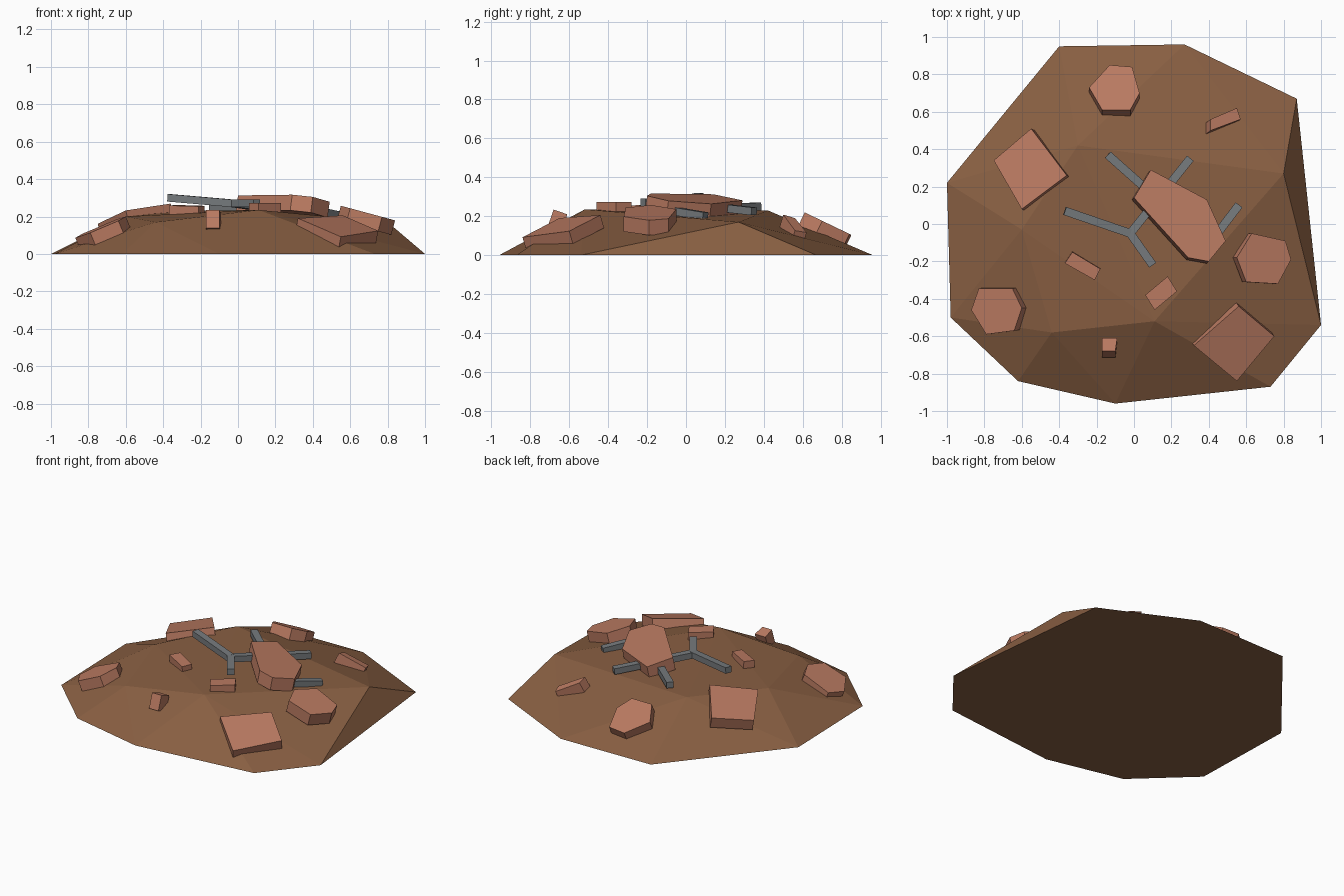
import bpy
import bmesh
from mathutils import Vector, Matrix

cube = bpy.data.objects.get("Cube")
if cube:
    bpy.data.objects.remove(cube, do_unlink=True)


def material(name, rgb):
    mat = bpy.data.materials.new(name)
    mat.use_nodes = True
    mat.diffuse_color = (*rgb, 1)
    mat.node_tree.nodes["Principled BSDF"].inputs["Base Color"].default_value = (*rgb, 1)
    return mat


earth = material("brown_earth", (0.25, 0.115, 0.055))
brick = material("clay_rubble", (0.49, 0.195, 0.12))
steel = material("grey_steel", (0.18, 0.195, 0.205))


def finish(name, bm, mat):
    bmesh.ops.recalc_face_normals(bm, faces=bm.faces)
    mesh = bpy.data.meshes.new(name)
    bm.to_mesh(mesh)
    bm.free()
    mesh.materials.append(mat)
    obj = bpy.data.objects.new(name, mesh)
    bpy.context.collection.objects.link(obj)
    return obj


def slab(name, outline, height, sx, sy, depth):
    """Prism whose top outline lies on a tilted plane, extruded into the ground."""
    cx = sum(p[0] for p in outline) / len(outline)
    cy = sum(p[1] for p in outline) / len(outline)
    bm = bmesh.new()
    top = bm.faces.new([bm.verts.new((x, y, height + sx * (x - cx) + sy * (y - cy)))
                        for x, y in outline])
    down = Vector((sx, sy, -1)).normalized() * depth
    grown = bmesh.ops.extrude_face_region(bm, geom=[top], use_keep_orig=True)
    verts = [v for v in grown["geom"] if isinstance(v, bmesh.types.BMVert)]
    bmesh.ops.translate(bm, verts=verts, vec=down)
    return finish(name, bm, brick)


def beams(name, joint, ends, width=0.045, height=0.04):
    """Straight bars running from one joint to each end."""
    bm = bmesh.new()
    start = Vector(joint)
    for end in map(Vector, ends):
        run = end - start
        turn = run.to_track_quat("X", "Z").to_matrix().to_4x4()
        size = Matrix.Diagonal((run.length, width, height, 1))
        bmesh.ops.create_cube(bm, size=1,
                              matrix=Matrix.Translation((start + end) / 2) @ turn @ size)
    return finish(name, bm, steel)


# Faceted mound: hull of the ground outline and the upper ring
ground = [(-1, .22), (-.4, .95), (.27, .96), (.87, .67), (1, -.54),
          (.73, -.87), (-.1, -.96), (-.62, -.84), (-.98, -.5)]
crest = [(-.6, -.03, .2), (-.44, -.58, .17), (.11, -.52, .235),
         (.8, .27, .17), (-.3, .42, .23)]
bm = bmesh.new()
for co in [(x, y, 0) for x, y in ground] + crest:
    bm.verts.new(co)
bmesh.ops.convex_hull(bm, input=bm.verts)
base = [f for f in bm.faces if all(v.co.z < 0.001 for v in f.verts)]
bmesh.ops.dissolve_faces(bm, faces=base)
finish("earth_mound", bm, earth)

# Large rubble slabs
slab("long_top_slab", [(.09, .29), (.39, .13), (.49, -.09), (.4, -.2), (.29, -.18), (0, .14)],
     .293, -.13, -.13, .085)
slab("square_slab_back", [(-.55, .51), (-.36, .26), (-.6, .08), (-.75, .34)],
     .213, .25, -.13, .075)
slab("square_slab_front", [(.56, -.44), (.75, -.6), (.55, -.84), (.32, -.65)],
     .153, -.19, .29, .07)

# Six-sided rubble chunks
slab("chunk_back", [(-.13, .85), (-.01, .84), (.03, .7), (-.02, .61), (-.17, .61), (-.24, .73)],
     .165, 0, -.48, .085)
slab("chunk_front_right", [(-.83, -.345), (-.65, -.345), (-.6, -.45), (-.64, -.57),
                           (-.79, -.59), (-.87, -.46)], .145, .42, .05, .07)
slab("chunk_left", [(.63, -.05), (.81, -.09), (.84, -.19), (.77, -.32), (.6, -.31), (.55, -.18)],
     .217, -.27, 0, .08)

# Small loose bricks
slab("brick_back", [(.41, .56), (.55, .62), (.57, .56), (.41, .5)], .16, -.4, -.3, .07)
slab("brick_right", [(-.33, -.15), (-.18, -.24), (-.21, -.3), (-.37, -.21)], .258, 0, .05, .06)
slab("brick_middle", [(.18, -.28), (.23, -.36), (.11, -.46), (.06, -.38)], .272, 0, 0, .05)
slab("brick_front", [(-.17, -.61), (-.09, -.61), (-.1, -.68), (-.17, -.68)], .222, 0, -.35, .1)

# Broken steel bars
beams("forked_beam", (-.02, -.05, .27),
      [(-.37, .07, .3), (.1, -.22, .27), (.3, .35, .225)])
beams("buried_beam", (.4, -.11, .235),
      [(-.14, .37, .25), (.56, .1, .2)])
